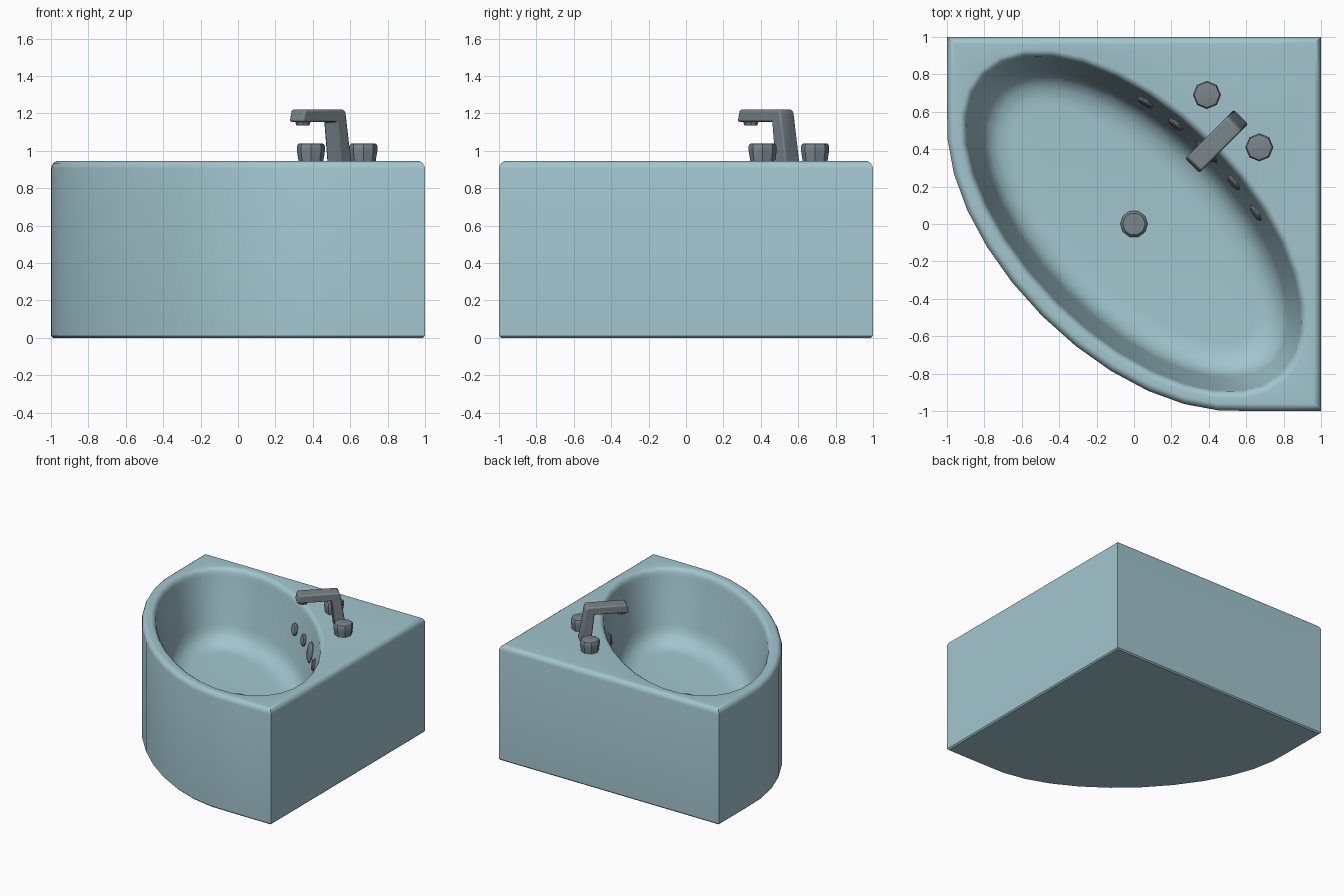
import bpy, bmesh, math
from mathutils import Vector, Matrix

if "Cube" in bpy.data.objects:
    bpy.data.objects.remove(bpy.data.objects["Cube"])

R2 = math.sqrt(2)
A, B, N = 1.23, 0.695, 32      # outer ellipse half axes (on the diagonal), ring count
TOP = 0.945


def material(name, col):
    m = bpy.data.materials.new(name)
    m.diffuse_color = (*col, 1)
    m.use_nodes = True
    m.node_tree.nodes["Principled BSDF"].inputs["Base Color"].default_value = m.diffuse_color
    return m


BLUE = material("pale_blue_enamel", (0.36, 0.56, 0.62))
GREY = material("grey_metal", (0.19, 0.235, 0.26))


def finish(bm, name, mat, angle=35, bevel=0, smooth=True):
    bmesh.ops.recalc_face_normals(bm, faces=bm.faces)
    me = bpy.data.meshes.new(name)
    bm.to_mesh(me)
    bm.free()
    ob = bpy.data.objects.new(name, me)
    bpy.context.collection.objects.link(ob)
    me.materials.append(mat)
    if bevel:
        mod = ob.modifiers.new("bevel", 'BEVEL')
        mod.width, mod.segments, mod.limit_method = bevel, 2, 'ANGLE'
    if smooth:
        bpy.ops.object.select_all(action='DESELECT')
        ob.select_set(True)
        bpy.context.view_layer.objects.active = ob
        bpy.ops.object.shade_smooth_by_angle(angle=math.radians(angle))
    return ob


def loft(rings, name, mat, **kw):
    bm = bmesh.new()
    loops = [[bm.verts.new(p) for p in r] for r in rings]
    for a, b in zip(loops, loops[1:]):
        for i in range(len(a)):
            j = (i + 1) % len(a)
            bm.faces.new((a[i], a[j], b[j], b[i]))
    bm.faces.new(loops[0])
    bm.faces.new(loops[-1])
    return finish(bm, name, mat, **kw)


def ellipse_point(i, d):
    t = 2 * math.pi * i / N
    u, v = (B - d) * math.sin(t), (A - d) * math.cos(t)
    return Vector(((u + v) / R2, (u - v) / R2))


def ellipse(d, z):
    return [(*ellipse_point(i, d), z) for i in range(N)]


def outline(d, z):
    # square corner at the back, ellipse at the front, inset by d
    c1, c2, c3 = Vector((1, -1)), Vector((1, 1)), Vector((-1, 1))
    pts = []
    for i in range(N):
        if i <= 8:
            p = c1.lerp(c2, i / 8)
        elif i <= 16:
            p = c2.lerp(c3, (i - 8) / 8)
        elif i < 19:
            p = c3.lerp(Vector((-1, ellipse_point(19, d).y)), (i - 16) / 3)
        elif i <= 29:
            p = ellipse_point(i, d)
        else:
            p = Vector((ellipse_point(29, d).x, -1)).lerp(c1, (i - 29) / 3)
        k = 1 - d
        pts.append((max(-k, min(k, p.x)), max(-k, min(k, p.y)), z))
    return pts


# tub: outer wall, rounded rim, deck and bowl in one loft
rings = [outline(d, z) for d, z in
         [(0.01, 0), (0, 0.01), (0, 0.03), (0, 0.905), (0.003, 0.918), (0.012, 0.934),
          (0.027, 0.944), (0.038, TOP)]]
rings += [ellipse(d, z) for d, z in
          [(0.07, TOP), (0.08, 0.943), (0.095, 0.933), (0.105, 0.915), (0.11, 0.89),
           (0.185, 0.52), (0.20, 0.465), (0.23, 0.42), (0.28, 0.387), (0.34, 0.373), (0.38, 0.37)]]
loft(rings, "corner_tub", BLUE, angle=40)


def lathe(name, profile, sides, matrix, smooth=False):
    rings = [[matrix @ Vector((r * math.cos(2 * math.pi * i / sides),
                               r * math.sin(2 * math.pi * i / sides), z))
              for i in range(sides)] for r, z in profile]
    return loft(rings, name, GREY, smooth=smooth)


# tap knobs, mirrored across the diagonal
knob = [(0.064, 0.93), (0.075, 1.0), (0.075, 1.025), (0.068, 1.037), (0.055, 1.04)]
for name, x, y in (("left_knob", 0.39, 0.69), ("right_knob", 0.67, 0.41)):
    lathe(name, knob, 8, Matrix.Translation((x, y, 0)), True)

# drain
lathe("drain", [(0.073, 0.36), (0.073, 0.39), (0.06, 0.405)], 10, Matrix.Identity(4), True)

# spout: side profile extruded and turned to the diagonal
prof = [(0.725, 0.93), (0.81, 0.93), (0.765, 1.205), (0.752, 1.22),
        (0.455, 1.22), (0.438, 1.155), (0.70, 1.155)]
rot = Matrix.Rotation(math.pi / 4, 4, 'Z')
loft([[rot @ Vector((u, w, z)) for u, z in prof] for w in (-0.053, 0.053)],
     "faucet", GREY, bevel=0.01)
lathe("spout_nozzle", [(0.034, 1.135), (0.044, 1.165)], 8,
      rot @ Matrix.Translation((0.49, 0, 0)), True)

# water jets and overflow plate on the back bowl wall
zj, dj = 0.725, 0.145
a, b = A - dj, B - dj
for k, (v, r) in enumerate([(-0.42, 0.048), (-0.22, 0.048), (0, 0.08), (0.22, 0.048), (0.42, 0.048)]):
    u = b * math.sqrt(1 - (v / a) ** 2)
    gu, gv = -u / b ** 2, -v / a ** 2
    n = Vector(((gu + gv) / R2, (gu - gv) / R2, 0)).normalized()
    n.z = 0.2
    m = Matrix.Translation(((u + v) / R2, (u - v) / R2, zj)) @ n.to_track_quat('Z', 'Y').to_matrix().to_4x4()
    lathe("overflow_plate" if v == 0 else f"water_jet_{k}",
          [(r, -0.02), (r, 0.008), (r * 0.8, 0.017)], 10, m, True)
